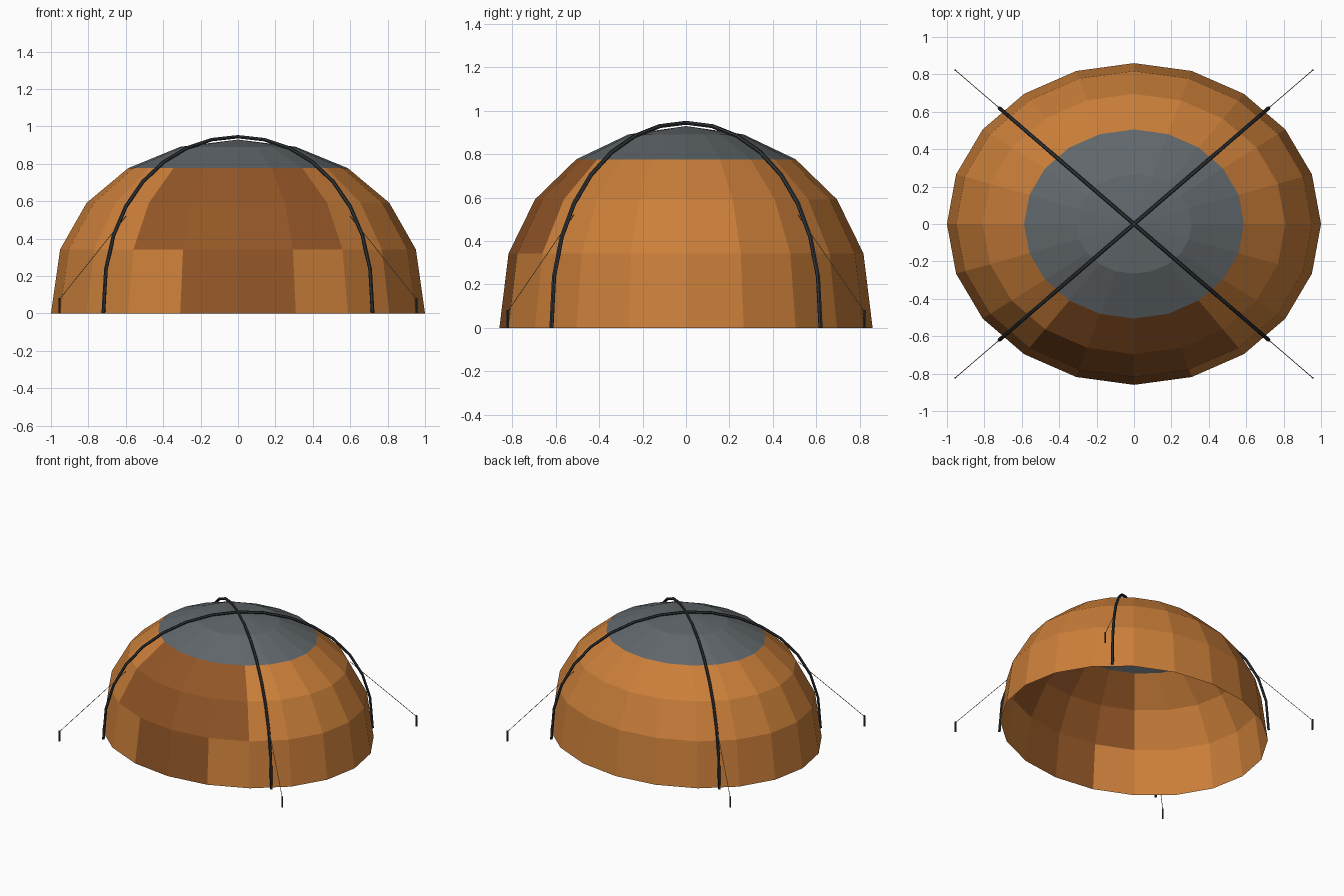
import bpy, bmesh, math

if "Cube" in bpy.data.objects:
    bpy.data.objects.remove(bpy.data.objects["Cube"])

SEGS, RINGS = 20, 5
RX, RY, HEIGHT = 1.0, 0.86, 0.93
BULGE = 0.85          # steeper walls than a plain ellipsoid


def material(name, rgb):
    m = bpy.data.materials.new(name)
    m.diffuse_color = (*rgb, 1)
    m.use_nodes = True
    m.node_tree.nodes["Principled BSDF"].inputs["Base Color"].default_value = m.diffuse_color
    return m


orange = material("orange fabric", (0.60, 0.213, 0.042))
brown = material("brown door fabric", (0.29, 0.093, 0.02))
grey = material("grey roof fabric", (0.117, 0.135, 0.147))
dark = material("dark pole", (0.03, 0.036, 0.041))
tan = material("tan cord", (0.33, 0.26, 0.13))


def tube(name, points, radius, mat, resolution=1):
    """Round rod swept along a path."""
    cu = bpy.data.curves.new(name, 'CURVE')
    cu.dimensions = '3D'
    cu.bevel_depth = radius
    cu.bevel_resolution = resolution
    cu.use_fill_caps = True
    sp = cu.splines.new('POLY')
    sp.points.add(len(points) - 1)
    for p, co in zip(sp.points, points):
        p.co = (*co, 1)
    sp.use_smooth = False
    cu.materials.append(mat)
    ob = bpy.data.objects.new(name, cu)
    bpy.context.collection.objects.link(ob)
    return ob


# Tent shell: open-bottomed faceted dome, coloured by ring and direction
bm = bmesh.new()
rings = []
for k in range(RINGS):
    t = math.pi / 2 * k / RINGS
    r, z = math.cos(t), HEIGHT * math.sin(t) ** BULGE
    rings.append([bm.verts.new((RX * r * math.cos(a), RY * r * math.sin(a), z))
                  for a in (2 * math.pi * i / SEGS for i in range(SEGS))])
apex = bm.verts.new((0, 0, HEIGHT))
for k in range(RINGS):
    for i in range(SEGS):
        j = (i + 1) % SEGS
        if k < RINGS - 1:
            f = bm.faces.new((rings[k][i], rings[k][j], rings[k + 1][j], rings[k + 1][i]))
        else:
            f = bm.faces.new((rings[k][i], rings[k][j], apex))
        from_front = abs(360 * (i + 0.5) / SEGS - 270)   # degrees away from -y
        if k >= 3:
            f.material_index = 2                          # roof cap
        elif from_front < (18 if k == 0 else 36):
            f.material_index = 1                          # door panel
me = bpy.data.meshes.new("tent_shell")
bm.to_mesh(me)
bm.free()
for m in (orange, brown, grey):
    me.materials.append(m)
bpy.context.collection.objects.link(bpy.data.objects.new("tent_shell", me))

# Two crossing bent poles over the shell
for n, side in enumerate((1, -1)):
    path = []
    for k in range(17):
        t = math.pi * k / 16
        c, s = math.cos(t), max(math.sin(t), 0)
        path.append((0.72 * c, 0.62 * c * side, 0.002 + 0.943 * s ** BULGE))
    tube(f"bent_pole_{n + 1}", path, 0.01, dark)

# Guy lines and ground stakes at the four corners
for sx in (1, -1):
    for sy in (1, -1):
        tag = ("right" if sx > 0 else "left") + ("_back" if sy > 0 else "_front")
        px, py = 0.955 * sx, 0.822 * sy
        tube("guy_line_" + tag, [(0.60 * sx, 0.517 * sy, 0.52), (px, py, 0.075)], 0.002, tan, 0)
        tube("stake_" + tag, [(px, py, 0), (px, py, 0.083)], 0.006, dark)
